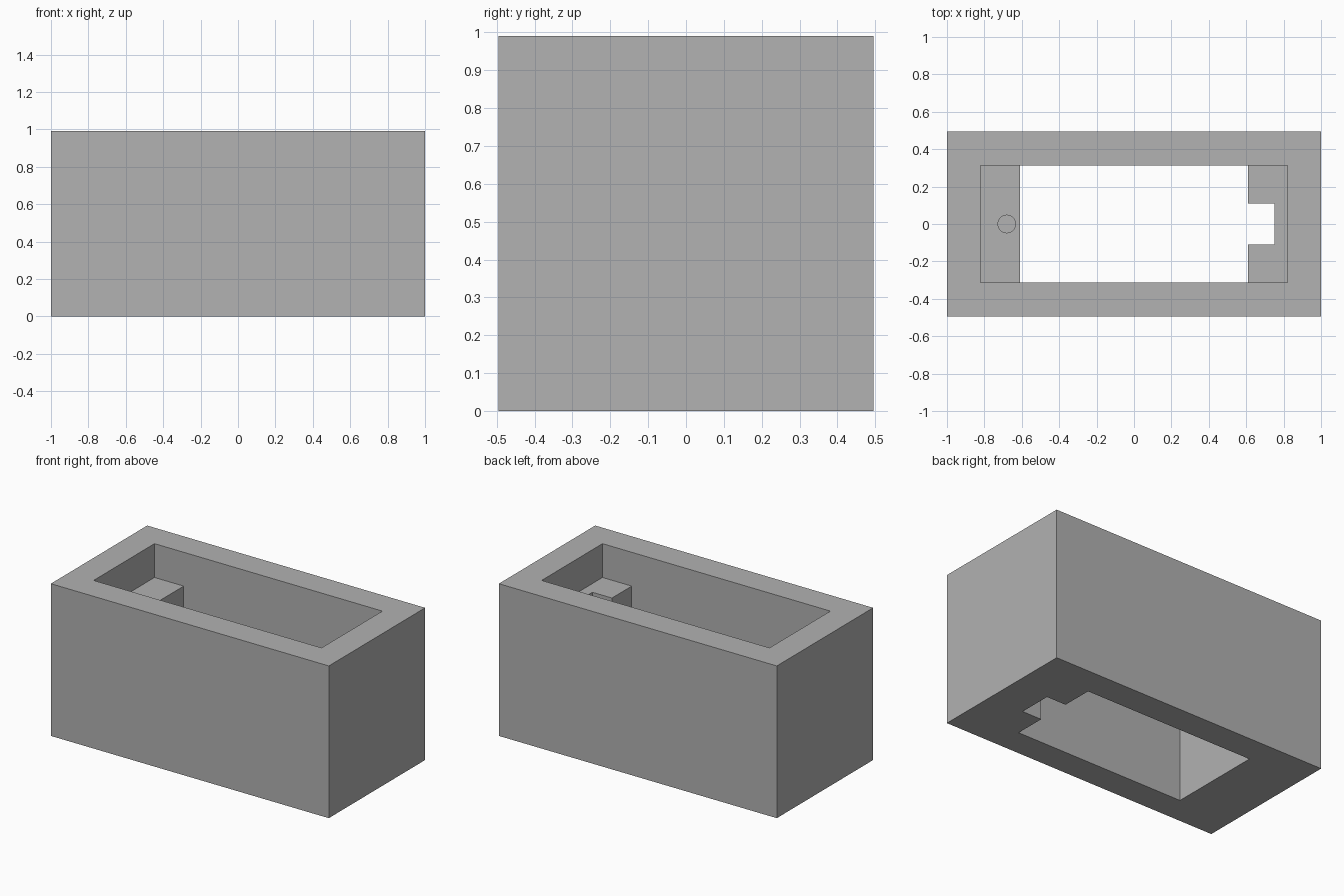
import bpy

if "Cube" in bpy.data.objects:
    bpy.data.objects.remove(bpy.data.objects["Cube"], do_unlink=True)

LENGTH, WIDTH, HEIGHT = 2.0, 0.99, 0.99
LEDGE_Z = 0.77
INNER_Y = 0.313

grey = bpy.data.materials.new("plain grey")
grey.use_nodes = True
colour = (0.445, 0.445, 0.445, 1)
grey.diffuse_color = colour
grey.node_tree.nodes["Principled BSDF"].inputs["Base Color"].default_value = colour


def box(name, low, high):
    centre = [(a + b) / 2 for a, b in zip(low, high)]
    bpy.ops.mesh.primitive_cube_add(size=1, location=centre)
    ob = bpy.context.object
    ob.name = name
    ob.scale = [b - a for a, b in zip(low, high)]
    bpy.ops.object.transform_apply(location=True, rotation=True, scale=True)
    return ob


def cut(target, cutter):
    mod = target.modifiers.new(cutter.name, "BOOLEAN")
    mod.operation = "DIFFERENCE"
    mod.solver = "EXACT"
    mod.object = cutter
    bpy.context.view_layer.objects.active = target
    bpy.ops.object.modifier_apply(modifier=mod.name)
    bpy.data.objects.remove(cutter, do_unlink=True)


# Solid outer block
housing = box("housing", (-LENGTH / 2, -WIDTH / 2, 0), (LENGTH / 2, WIDTH / 2, HEIGHT))
housing.data.materials.append(grey)

# Wide upper recess that leaves a ledge at each end
cut(housing, box("upper_recess", (-0.82, -INNER_Y, LEDGE_Z), (0.82, INNER_Y, HEIGHT + 0.1)))

# Narrower opening through the base
cut(housing, box("through_opening", (-0.61, -INNER_Y, -0.1), (0.61, INNER_Y, HEIGHT + 0.1)))

# Cable notch through the left ledge
cut(housing, box("ledge_notch", (0.5, -0.11, -0.1), (0.75, 0.11, HEIGHT)))

# Blind screw hole in the right ledge
bpy.ops.mesh.primitive_cylinder_add(vertices=48, radius=0.047, depth=0.4,
                                    location=(-0.68, 0, LEDGE_Z))
hole = bpy.context.object
hole.name = "screw_hole"
cut(housing, hole)

# Crisp faces with a smooth bore
bpy.ops.object.select_all(action="DESELECT")
housing.select_set(True)
bpy.context.view_layer.objects.active = housing
bpy.ops.object.shade_smooth_by_angle()
